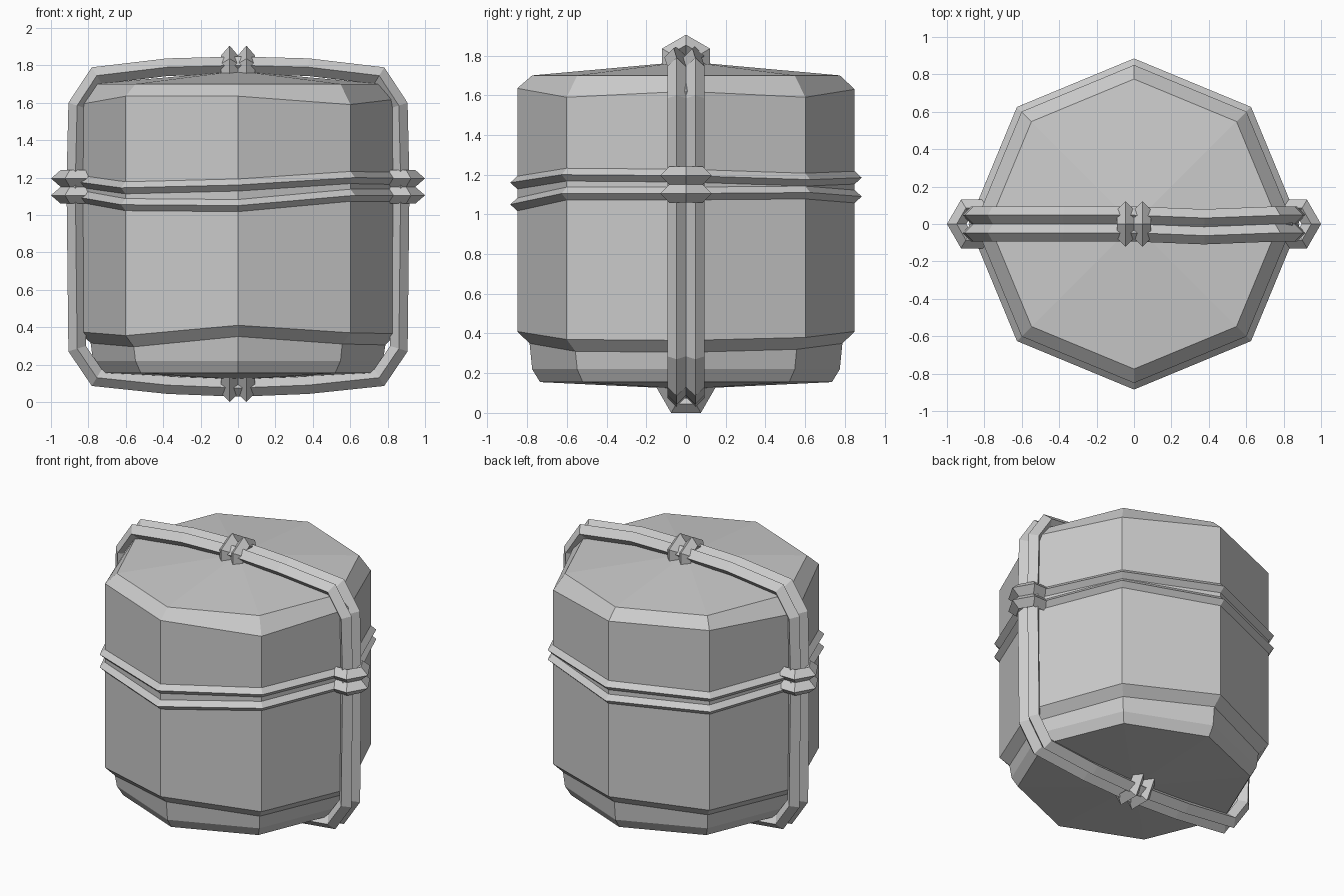
import bpy
import bmesh
from math import cos, sin, pi
from mathutils import Vector

cube = bpy.data.objects.get("Cube")
if cube:
    bpy.data.objects.remove(cube, do_unlink=True)

# One plain grey for everything
grey = bpy.data.materials.new("plain_grey")
grey.use_nodes = True
colour = (0.6, 0.6, 0.6, 1)
grey.diffuse_color = colour
grey.node_tree.nodes["Principled BSDF"].inputs["Base Color"].default_value = colour

X, Y, Z = Vector((1, 0, 0)), Vector((0, 1, 0)), Vector((0, 0, 1))


def finish(bm, name):
    bmesh.ops.recalc_face_normals(bm, faces=bm.faces[:])
    mesh = bpy.data.meshes.new(name)
    bm.to_mesh(mesh)
    bm.free()
    mesh.materials.append(grey)
    obj = bpy.data.objects.new(name, mesh)
    bpy.context.collection.objects.link(obj)
    return obj


def bridge(bm, a, b):
    n = len(a)
    for i in range(n):
        j = (i + 1) % n
        bm.faces.new((a[i], a[j], b[j], b[i]))


def rope(name, path, normal, half):
    """Closed rope loop with a diamond section and mitred corners."""
    bm = bmesh.new()
    path = [Vector(p) for p in path]
    rings = []
    for i, p in enumerate(path):
        t0 = (p - path[i - 1]).normalized()
        t1 = (path[(i + 1) % len(path)] - p).normalized()
        tangent = (t0 + t1).normalized()
        side = tangent.cross(normal).normalized()
        reach = side * half / max(0.3, tangent.dot(t1))
        up = normal * half
        rings.append([bm.verts.new(p + d) for d in (reach, up, -reach, -up)])
    for i, ring in enumerate(rings):
        bridge(bm, rings[i - 1], ring)
    return finish(bm, name)


def knot(name, centre, normal, u, v, radius, half=0.045):
    """Pair of touching hexagonal loops; one corner points along u."""
    centre = Vector(centre)
    for label, shift in (("a", -half), ("b", half)):
        path = [centre + normal * shift
                + (u * cos(k * pi / 3) + v * sin(k * pi / 3)) * radius
                for k in range(6)]
        rope(name + "_" + label, path, normal, half)


def octagon(radius, heights):
    return [(radius * cos(k * pi / 4), radius * sin(k * pi / 4), heights[k])
            for k in range(8)]


# Barrel body: eight sides, uneven carved edges, inset foot
upper = [1.62, 1.59, 1.63, 1.63, 1.59, 1.635, 1.635, 1.59]
lower = [0.365, 0.38, 0.41, 0.38, 0.375, 0.355, 0.41, 0.37]
bm = bmesh.new()
levels = [(0.775, [1.70] * 8), (0.85, upper), (0.85, lower),
          (0.788, [z - 0.06 for z in lower]),
          (0.775, [0.22] * 8), (0.735, [0.155] * 8)]
rings = [[bm.verts.new(p) for p in octagon(r, zs)] for r, zs in levels]
for a, b in zip(rings, rings[1:]):
    bridge(bm, a, b)
for ring, z in ((rings[0], 1.77), (rings[-1], 0.12)):
    tip = bm.verts.new((0, 0, z))
    for k in range(8):
        bm.faces.new((ring[k], ring[(k + 1) % 8], tip))
finish(bm, "barrel_body")

# Two uneven ropes round the waist
waist_upper = [1.195, 1.175, 1.185, 1.17, 1.18, 1.145, 1.16, 1.2]
waist_lower = [1.105, 1.11, 1.09, 1.08, 1.1, 1.055, 1.05, 1.105]
rope("waist_rope_upper", octagon(0.845, waist_upper), Z, 0.037)
rope("waist_rope_lower", octagon(0.845, waist_lower), Z, 0.037)

# Two ropes over the top and under the bottom
half_hoop = [(0.375, 1.79), (0.755, 1.745), (0.86, 1.585), (0.87, 1.17),
             (0.86, 0.285), (0.755, 0.13), (0.375, 0.09)]
outline = ([(0, 1.80)] + half_hoop + [(0, 0.075)]
           + [(-x, z) for x, z in reversed(half_hoop)])
for name, y in (("hoop_rope_front", -0.047), ("hoop_rope_back", 0.047)):
    path = [(x, y - (0.015 if i == 1 else 0), z) for i, (x, z) in enumerate(outline)]
    rope(name, path, Y, 0.047)

# Knots where the ropes meet
knot("left_knot", (0.85, 0, 1.15), Z, X, Y, 0.098)
knot("right_knot", (-0.85, 0, 1.15), Z, X, Y, 0.098)
knot("top_knot", (0, 0, 1.765), X, Z, Y, 0.088)
knot("bottom_knot", (0, 0, 0.13), X, Y, Z, 0.098)
